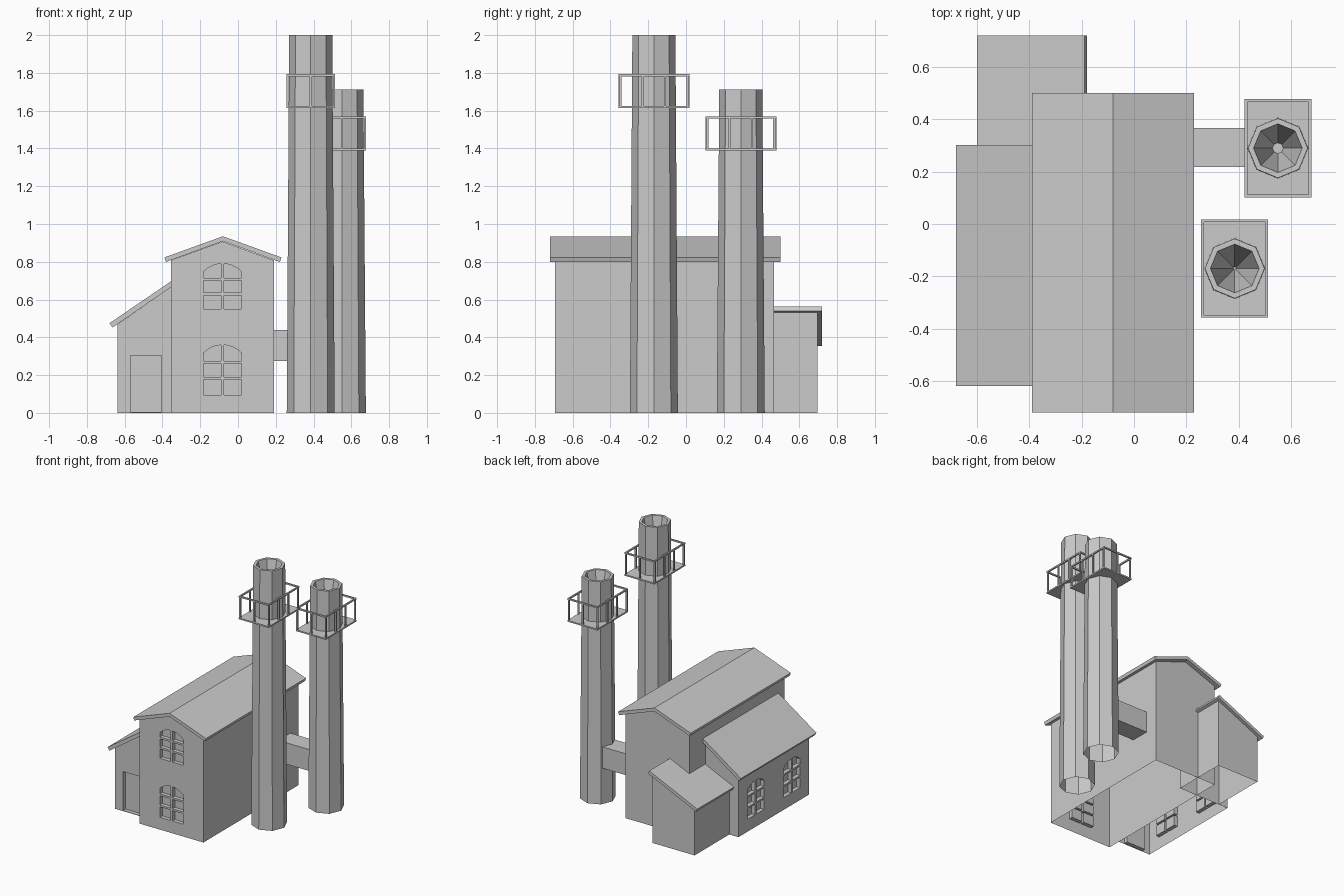
import bpy, bmesh, math
from mathutils import Vector

old = bpy.data.objects.get("Cube")
if old:
    bpy.data.objects.remove(old, do_unlink=True)

grey = bpy.data.materials.new("plain_grey")
grey.use_nodes = True
COLOR = (0.6, 0.6, 0.6, 1)
grey.diffuse_color = COLOR
grey.node_tree.nodes["Principled BSDF"].inputs["Base Color"].default_value = COLOR


def finish(name, bm):
    bmesh.ops.recalc_face_normals(bm, faces=bm.faces)
    mesh = bpy.data.meshes.new(name)
    bm.to_mesh(mesh)
    bm.free()
    mesh.materials.append(grey)
    obj = bpy.data.objects.new(name, mesh)
    bpy.context.collection.objects.link(obj)
    return obj


def add_prism(bm, pts, axis, lo, hi):
    """Extrude a (horizontal, z) outline along x or y."""
    place = (lambda d, h, z: (d, h, z)) if axis == "x" else (lambda d, h, z: (h, d, z))
    a = [bm.verts.new(place(lo, h, z)) for h, z in pts]
    b = [bm.verts.new(place(hi, h, z)) for h, z in pts]
    bm.faces.new(a)
    bm.faces.new(b[::-1])
    n = len(pts)
    for i in range(n):
        bm.faces.new((a[i], b[i], b[(i + 1) % n], a[(i + 1) % n]))


def prism(name, pts, axis, lo, hi):
    bm = bmesh.new()
    add_prism(bm, pts, axis, lo, hi)
    return finish(name, bm)


def rect(h0, h1, z0, z1):
    return [(h0, z0), (h1, z0), (h1, z1), (h0, z1)]


def add_box(bm, x0, x1, y0, y1, z0, z1):
    add_prism(bm, rect(x0, x1, z0, z1), "y", y0, y1)


def add_window(bm, axis, centre, z0, height, lo, hi):
    """Six panes under a shallow arch, as cutters."""
    half, bar, rise = 0.1, 0.007, 0.042
    radius = (half ** 2 + rise ** 2) / (2 * rise)
    arch = lambda u: z0 + height - radius + math.sqrt(radius ** 2 - u * u)
    low, high = z0 + height * 0.33, z0 + height * 0.655
    for side in (-1, 1):
        u0, u1 = sorted((side * bar, side * half))
        for b, t in ((z0, low - bar), (low + bar, high - bar)):
            add_prism(bm, rect(centre + u0, centre + u1, b, t), axis, lo, hi)
        steps = [u1 + (u0 - u1) * i / 4 for i in range(5)]
        top = [(centre + u0, high + bar), (centre + u1, high + bar)]
        add_prism(bm, top + [(centre + u, arch(u)) for u in steps], axis, lo, hi)


def carve(obj, bm):
    cutter = finish("recess_cutter", bm)
    cutter.hide_render = True
    mod = obj.modifiers.new("recesses", "BOOLEAN")
    mod.operation, mod.solver, mod.object = "DIFFERENCE", "EXACT", cutter
    bpy.context.view_layer.objects.active = obj
    bpy.ops.object.modifier_apply(modifier=mod.name)
    bpy.data.objects.remove(cutter, do_unlink=True)


def open_bottom(obj):
    bm = bmesh.new()
    bm.from_mesh(obj.data)
    floor = [f for f in bm.faces if all(v.co.z < 0.001 for v in f.verts)]
    bmesh.ops.delete(bm, geom=floor, context="FACES")
    bm.to_mesh(obj.data)
    bm.free()


# Main hall with two arched front windows
hall = prism("main_hall", [(-0.355, 0), (0.19, 0), (0.19, 0.808), (-0.082, 0.907),
                           (-0.355, 0.808)], "y", -0.693, 0.467)
cuts = bmesh.new()
for z0, h in ((0.095, 0.265), (0.55, 0.24)):
    add_window(cuts, "y", -0.082, z0, h, -0.75, -0.663)
carve(hall, cuts)
open_bottom(hall)
prism("main_roof", [(-0.39, 0.823), (-0.382, 0.799), (-0.08, 0.909), (0.222, 0.799),
                    (0.23, 0.823), (-0.08, 0.935)], "y", -0.72, 0.5)

# Side lean-to with a front door and two side windows
lean = prism("side_lean_to", [(-0.638, 0), (-0.355, 0), (-0.355, 0.666), (-0.638, 0.469)],
             "y", -0.59, 0.272)
cuts = bmesh.new()
for y in (0.06, -0.38):
    add_window(cuts, "x", y, 0.095, 0.265, -0.7, -0.608)
add_box(cuts, -0.57, -0.405, -0.65, -0.56, 0.004, 0.305)
carve(lean, cuts)
open_bottom(lean)
prism("lean_to_roof", [(-0.68, 0.475), (-0.664, 0.452), (-0.35, 0.669), (-0.35, 0.7)],
      "y", -0.62, 0.302)

# Rear annex
annex = prism("rear_annex", [(-0.56, 0), (-0.2, 0), (-0.2, 0.531), (-0.56, 0.369)],
              "y", 0.272, 0.695)
open_bottom(annex)
prism("annex_roof", [(-0.6, 0.377), (-0.59, 0.355), (-0.18, 0.54), (-0.19, 0.563)],
      "y", 0.272, 0.72)

# Flue duct from hall to rear chimney
prism("flue_duct", rect(0.218, 0.366, 0.275, 0.44), "x", 0.18, 0.46)


def chimney(name, x, y, height):
    """Tapered eight-sided stack with a deep funnel mouth and open foot."""
    bm = bmesh.new()

    def ring(r, z):
        return [bm.verts.new((x + r * math.cos(k * math.pi / 4),
                              y + r * math.sin(k * math.pi / 4), z)) for k in range(8)]

    rings = [ring(0.127, 0), ring(0.114, height), ring(0.093, height)]
    apex = bm.verts.new((x, y, height - 0.4))
    for k in range(8):
        j = (k + 1) % 8
        for a, b in zip(rings, rings[1:]):
            bm.faces.new((a[k], a[j], b[j], b[k]))
        bm.faces.new((rings[2][k], rings[2][j], apex))
    finish(name, bm)


def platform(name, x, y, z):
    """Walkway plate with posts and a handrail."""
    bm = bmesh.new()
    w, d, t, top = 0.128, 0.188, 0.011, z + 0.18
    add_box(bm, x - w, x + w, y - d, y + d, z, z + t)
    for s in (-1, 1):
        px, py = x + s * (w - t / 2), y + s * (d - t / 2)
        add_box(bm, px - t / 2, px + t / 2, y - d, y + d, top - t, top)
        add_box(bm, x - w + t, x + w - t, py - t / 2, py + t / 2, top - t, top)
        posts = [(px, y + f * (d - t)) for f in (-1, -1 / 3, 1 / 3, 1)] + [(x, py)]
        for qx, qy in posts:
            add_box(bm, qx - t / 2, qx + t / 2, qy - t / 2, qy + t / 2, z + t, top - t)
    finish(name, bm)


# Chimneys and their walkways
for place, x, y, height, deck in (("front", 0.385, -0.17, 2.0, 1.613),
                                  ("rear", 0.55, 0.29, 1.712, 1.39)):
    chimney(place + "_chimney", x, y, height)
    platform(place + "_walkway", x, y, deck)
